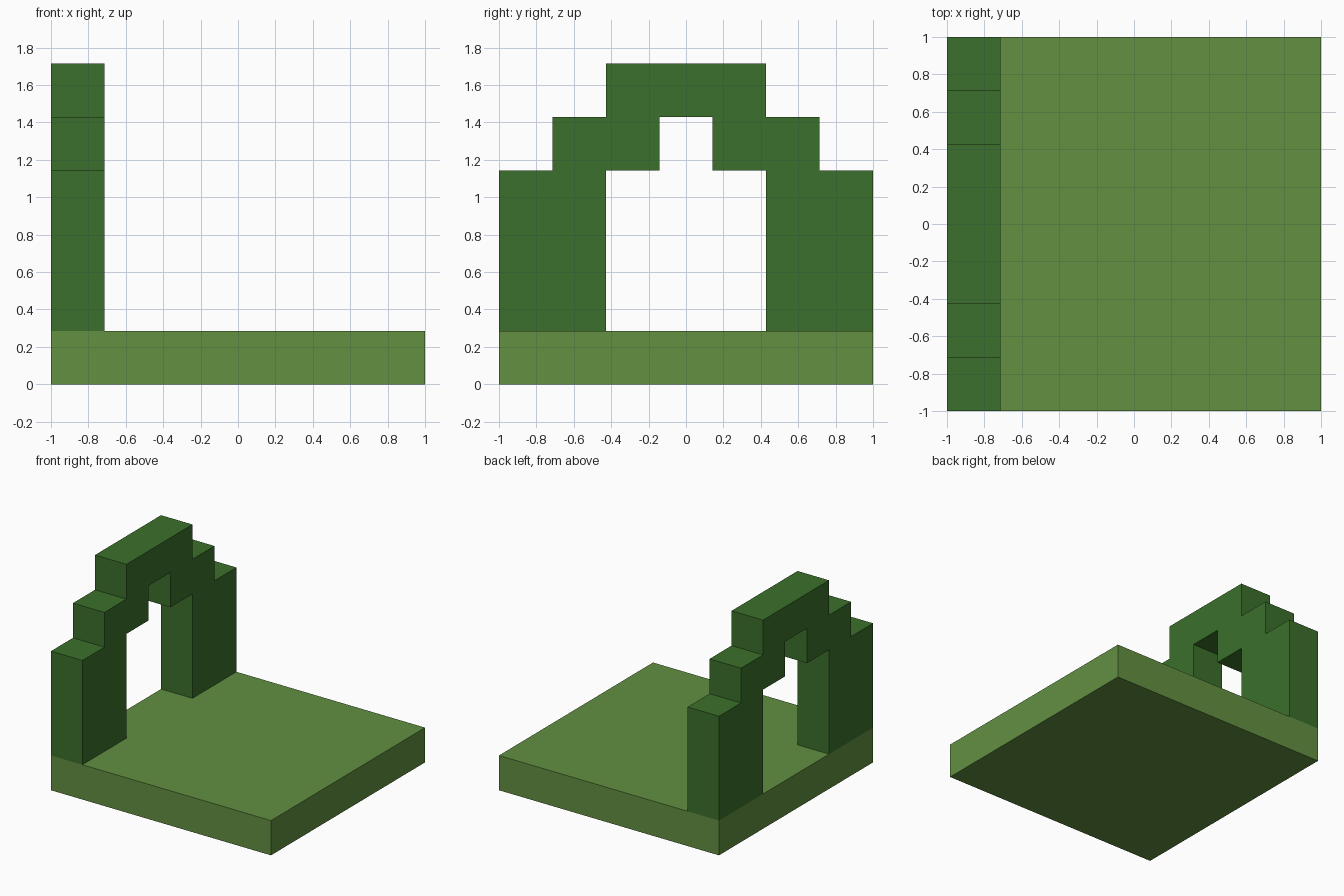
import bpy
import bmesh

UNIT = 2 / 7  # one block; the base is seven blocks square

cube = bpy.data.objects.get("Cube")
if cube:
    bpy.data.objects.remove(cube, do_unlink=True)


def make_material(name, color):
    mat = bpy.data.materials.new(name)
    mat.use_nodes = True
    mat.diffuse_color = color
    mat.node_tree.nodes["Principled BSDF"].inputs["Base Color"].default_value = color
    return mat


def extrude_profile(name, profile, x_start, x_end, mat):
    """Extrude a closed (y, z) outline along x, all in block units."""
    bm = bmesh.new()
    face = bm.faces.new([bm.verts.new((x_start * UNIT, y * UNIT, z * UNIT)) for y, z in profile])
    result = bmesh.ops.extrude_face_region(bm, geom=[face])
    moved = [v for v in result["geom"] if isinstance(v, bmesh.types.BMVert)]
    bmesh.ops.translate(bm, verts=moved, vec=((x_end - x_start) * UNIT, 0, 0))
    bmesh.ops.recalc_face_normals(bm, faces=bm.faces)
    mesh = bpy.data.meshes.new(name)
    bm.to_mesh(mesh)
    bm.free()
    mesh.materials.append(mat)
    obj = bpy.data.objects.new(name, mesh)
    bpy.context.collection.objects.link(obj)
    return obj


light_green = make_material("light green", (0.122, 0.279, 0.053, 1))
dark_green = make_material("dark green", (0.044, 0.162, 0.025, 1))

# Square base slab
extrude_profile("base", [(-3.5, 0), (3.5, 0), (3.5, 1), (-3.5, 1)], -3.5, 3.5, light_green)

# Stepped arch: half outline from the inner crown round to the outer top, then mirrored
half = [(0.5, 5), (0.5, 4), (1.5, 4), (1.5, 1), (3.5, 1),
        (3.5, 4), (2.5, 4), (2.5, 5), (1.5, 5), (1.5, 6)]
outline = half + [(-y, z) for y, z in reversed(half)]
extrude_profile("stepped_arch", outline, -3.5, -2.5, dark_green)
